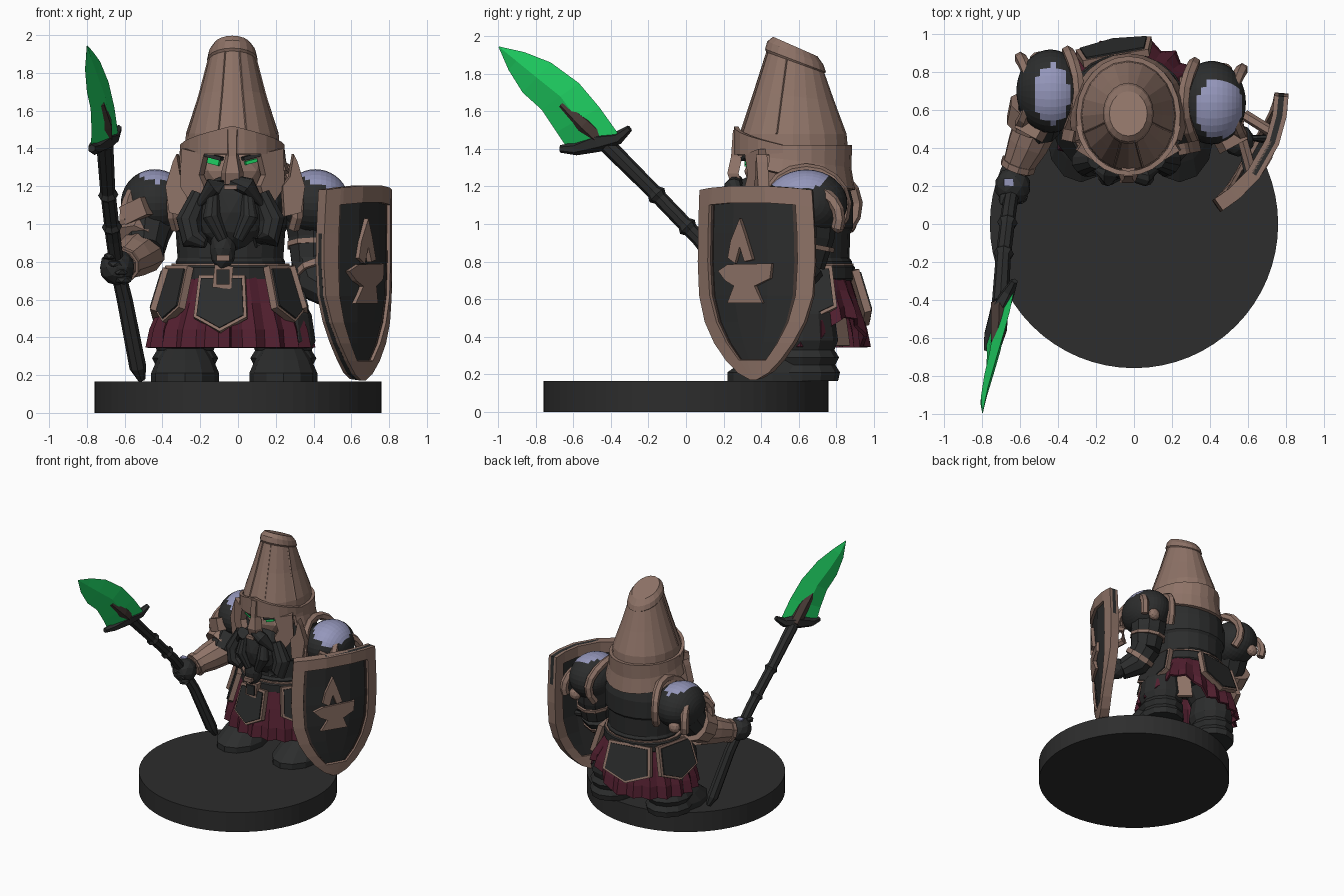
import bpy, bmesh, math
from math import sin, cos, pi, radians
from mathutils import Vector, Matrix

if "Cube" in bpy.data.objects:
    bpy.data.objects.remove(bpy.data.objects["Cube"])


def material(name, rgb):
    m = bpy.data.materials.new(name)
    m.use_nodes = True
    m.diffuse_color = (*rgb, 1)
    m.node_tree.nodes["Principled BSDF"].inputs["Base Color"].default_value = (*rgb, 1)
    return m


DARK = material("dark iron", (.025, .026, .026))
STONE = material("base grey", (.026, .026, .026))
BROWN = material("bronze brown", (.27, .17, .135))
UMBER = material("dark bronze", (.06, .04, .034))
MAROON = material("maroon cloth", (.085, .014, .029))
GREEN = material("glowing green", (.013, .62, .12))
LILAC = material("pale steel", (.30, .31, .50))
CX, CY = -.04, .61  # body axis


def finish(name, bm, mat, thick=0):
    bmesh.ops.recalc_face_normals(bm, faces=bm.faces)
    me = bpy.data.meshes.new(name)
    bm.to_mesh(me)
    bm.free()
    me.materials.append(mat)
    ob = bpy.data.objects.new(name, me)
    bpy.context.collection.objects.link(ob)
    if thick:
        s = ob.modifiers.new("thickness", "SOLIDIFY")
        s.thickness, s.offset = thick, 0
    return ob


def loft(name, rings, mat):
    """Closed skin through rings of equal point count."""
    bm = bmesh.new()
    vs = [[bm.verts.new(p) for p in r] for r in rings]
    n = len(vs[0])
    for a, b in zip(vs, vs[1:]):
        for i in range(n):
            j = (i + 1) % n
            bm.faces.new((a[i], a[j], b[j], b[i]))
    bm.faces.new(vs[0])
    bm.faces.new(vs[-1])
    return finish(name, bm, mat)


def sheet(name, rows, mat, thick, keep=lambda r, c: True):
    """Open grid given thickness; keep() picks the cells."""
    bm = bmesh.new()
    vs = [[bm.verts.new(p) for p in r] for r in rows]
    for r in range(len(vs) - 1):
        for c in range(len(vs[0]) - 1):
            if keep(r, c):
                bm.faces.new((vs[r][c], vs[r][c + 1], vs[r + 1][c + 1], vs[r + 1][c]))
    bmesh.ops.delete(bm, geom=[v for v in bm.verts if not v.link_faces], context="VERTS")
    return finish(name, bm, mat, thick)


def oval(x, y, z, rx, ry, n=20, tilt=0):
    turns = [2 * pi * i / n for i in range(n)]
    return [(x + rx * sin(a), y - ry * cos(a), z - tilt * ry * cos(a)) for a in turns]


def tube(name, path, radii, mat, n=8):
    pts = [Vector(p) for p in path]
    rings = []
    for i, p in enumerate(pts):
        t = (pts[min(i + 1, len(pts) - 1)] - pts[max(i - 1, 0)]).normalized()
        a = t.cross((1, 0, 0) if abs(t.x) < .8 else (0, 0, 1)).normalized()
        b = t.cross(a)
        r = radii[i] if isinstance(radii, (list, tuple)) else radii
        rings.append([p + r * (cos(2 * pi * k / n) * a + sin(2 * pi * k / n) * b) for k in range(n)])
    return loft(name, rings, mat)


def blob(name, loc, size, mat, detail=2):
    bm = bmesh.new()
    m = Matrix.Translation(loc) @ Matrix.Diagonal((*size, 1))
    bmesh.ops.create_icosphere(bm, subdivisions=detail, radius=1, matrix=m)
    return finish(name, bm, mat)


def frame(x, y, z, turn=0, tip=0, roll=0):
    return (Matrix.Translation((x, y, z)) @ Matrix.Rotation(turn, 4, "Z")
            @ Matrix.Rotation(tip, 4, "X") @ Matrix.Rotation(roll, 4, "Y"))


def plate(name, pts, m, t, mat):
    return loft(name, [[m @ Vector((u, y, v)) for u, v in pts] for y in (-t / 2, t / 2)], mat)


def rect(w, h):
    return [(-w / 2, -h / 2), (w / 2, -h / 2), (w / 2, h / 2), (-w / 2, h / 2)]


# Base
loft("base", [oval(0, 0, z, .76, .76, 64) for z in (0, .165)], STONE)

# Legs and boots
for side, x in (("right", -.28), ("left", .24)):
    loft(side + "_leg", [oval(x, .62, z, r, r + .02, 12) for z, r in
         ((.165, .17), (.21, .18), (.25, .155), (.29, .175), (.33, .15), (.38, .17), (.52, .15))]
         + [oval(x * .6, .62, .7, .14, .17, 12)], DARK)
    loft(side + "_boot", [oval(x, y, z, rx, ry, 12) for y, z, rx, ry in
         ((.46, .165, .18, .24), (.46, .21, .18, .24), (.50, .28, .15, .18), (.54, .34, .11, .12))], DARK)

# Pleated kilt, open underneath and parted at the back
rows = []
for z, rx, ry, p in ((.345, .44, .365, .10), (.44, .42, .345, .08), (.58, .36, .30, .05), (.74, .29, .25, 0)):
    row = []
    for i in range(41):
        a = 2 * pi * i / 40
        k = 1 - p * (i % 2)
        gap = max(0, cos((a - radians(136)) * 2.6)) if abs(a - radians(136)) < .6 else 0
        row.append((CX + rx * k * sin(a), CY - ry * k * cos(a), z + gap * .4 * (.74 - z)))
    rows.append(row)
sheet("kilt", rows, MAROON, .02)
plate("back_cloth", [(-.05, .12), (.05, .12), (.07, -.1), (-.07, -.1)],
      frame(CX + .2, CY + .2, .45, radians(140), -.1), .03, BROWN)

# Belt and torso
loft("torso", [oval(CX, .625, z, rx, ry) for z, rx, ry in
     ((.62, .26, .23), (.80, .29, .26), (.82, .28, .245), (.96, .29, .25), (.98, .305, .265),
      (1.12, .31, .265), (1.26, .27, .23), (1.36, .2, .18))], DARK)
loft("belt", [oval(CX, .62, z, r, r - .04) for z, r in ((.70, .31), (.71, .32), (.77, .32), (.78, .31))], DARK)
loft("belt_trim", [oval(CX, .62, z, .312, .272) for z in (.78, .79)], BROWN)
plate("buckle", rect(.1, .12), frame(CX - .04, .32, .72, 0, 0, .1), .06, BROWN)
plate("buckle_centre", rect(.07, .08), frame(CX - .04, .29, .72), .03, DARK)

# Hip plates with bronze borders
panel = [(-.13, .14), (.13, .14), (.15, -.09), (0, -.17), (-.15, -.09)]
for i, (a, z, wide) in enumerate(((-8, .59, .95), (56, .64, .95), (95, .64, 1.1), (-60, .64, .9),
                                  (-103, .63, 1.25), (-170, .62, 1.35))):
    a = radians(a)
    for label, k, off, mat in (("border", 1, 0, BROWN), ("face", .88, .01, DARK)):
        m = frame(CX + (.35 + off) * sin(a), CY - (.305 + off) * cos(a), z, a, -.28)
        plate(f"hip_plate_{i}_{label}", [(u * wide * k, v * k) for u, v in panel], m, .04, mat)

# Beard and moustache
blob("beard", (CX, .37, 1.06), (.19, .14, .21), DARK)
blob("beard_tip", (CX - .04, .32, .87), (.07, .07, .12), DARK)
plate("beard_clasp", rect(.07, .03), frame(CX - .04, .26, .82), .05, BROWN)
for s, side in ((-1, "right"), (1, "left")):
    tube(side + "_moustache", [(CX, .27, 1.23), (CX + s * .09, .25, 1.20), (CX + s * .17, .30, 1.10)],
         [.035, .05, .015], DARK, 10)
    tube(side + "_braid", [(CX + s * .16, .34, 1.16), (CX + s * .22, .33, 1.02), (CX + s * .2, .31, .92),
         (CX + s * .13, .29, .9)], [.05, .07, .065, .03], DARK, 10)
    tube(side + "_beard_lock", [(CX + s * .09, .27, 1.16), (CX + s * .1, .25, 1.04), (CX + s * .04, .26, .92)],
         [.03, .05, .03], DARK, 10)
plate("lower_lip", rect(.07, .025), frame(CX, .235, 1.195), .04, BROWN)

# Face, eyes and cheek guards
HX = -.03
blob("face", (HX, .56, 1.28), (.22, .25, .2), BROWN)
for s, side, tall in ((-1, "right", .03), (1, "left", .018)):
    plate(side + "_eye", rect(.065, tall), frame(HX + s * .097, .34, 1.33, s * .3, 0, -s * .25), .04, GREEN)
    plate(side + "_brow", rect(.1, .02), frame(HX + s * .1, .335, 1.357, s * .3, 0, -s * .25), .06, DARK)
    plate(side + "_cheek_guard", [(s * u, v) for u, v in
          ((-.05, .11), (.09, .14), (.10, -.06), (.0, -.19), (-.05, -.06), (-.02, .0))],
          frame(HX + s * .18, .36, 1.26, s * .55), .05, BROWN)

# Tall slanted helmet
loft("helmet", [oval(HX, y, z, rx, ry, 20, t) for y, z, rx, ry, t in
     ((.57, 1.37, .255, .295, 0), (.57, 1.48, .245, .285, 0), (.575, 1.68, .18, .215, -.12),
      (.582, 1.86, .128, .155, -.36), (.583, 1.87, .134, .162, -.38), (.583, 1.91, .125, .15, -.42),
      (.582, 1.945, .10, .118, -.44))], BROWN)
loft("helmet_rim", [oval(HX, .57, z, r, r + .037) for z, r in ((1.365, .262), (1.38, .27), (1.41, .262))], BROWN)
rows = []
for k in (0, 1):
    rows.append([(HX + .268 * sin(a), .57 - .303 * cos(a), 1.37 + k * (.05 + .1 * (1 - abs(a) / 1.4)))
                 for a in [1.4 * i / 6 for i in range(-6, 7)]])
sheet("helmet_brow", rows, BROWN, .025)
rows = []
for z, rx, ry in ((1.42, .26, .30), (1.30, .27, .295), (1.18, .295, .315)):
    rows.append([(HX + rx * sin(a), .57 + ry * cos(a), z + (1.42 - z) * .45 * (1 - cos(a)) / 1.5)
                 for a in [2.0 * i / 8 for i in range(-8, 9)]])
sheet("neck_guard", rows, BROWN, .03)
loft("nose_guard", [[(HX + sx * w, y + sy * .03, z) for sx, sy in ((-1, 1), (-.6, -1), (.6, -1), (1, 1))]
     for z, y, w in ((1.21, .27, .06), (1.27, .25, .06), (1.36, .27, .035), (1.5, .28, .04))], BROWN)
for i, a in enumerate((-18, 18, 72, -72)):
    a = radians(a)
    tube(f"helmet_rib_{i}", [(HX + rx * sin(a), y - ry * cos(a), z - t * ry * cos(a)) for y, z, rx, ry, t in
         ((.57, 1.48, .245, .285, 0), (.575, 1.68, .18, .215, -.12), (.582, 1.86, .128, .155, -.36))],
         .007, BROWN, 4)

# Shoulders, with a pale steel patch on top of each
for s, side, x, y, px, py, pw in ((-1, "right", -.44, .70, -.435, .685, .095), (1, "left", .41, .64, .45, .61, .125)):
    bm = bmesh.new()
    bmesh.ops.create_uvsphere(bm, u_segments=32, v_segments=20, radius=1, matrix=Matrix.Translation((x, y, 1.11))
                              @ Matrix.Diagonal((.18, .22, .18, 1)) @ Matrix.Rotation(pi / 2, 4, "Y"))
    dome = finish(side + "_shoulder", bm, DARK)
    dome.data.materials.append(LILAC)
    for f in dome.data.polygons:
        c = f.center
        f.material_index = int(c.z > 1.17 and ((c.x - px) / pw) ** 2 + ((c.y - py) / .155) ** 2 < 1)
    for label, dx, cz, r, lo, hi in (("inner", -.12, 1.10, .19, -40, 220), ("outer", .13, 1.03, .16, -20, 200)):
        arc = [radians(lo + (hi - lo) * i / 12) for i in range(13)]
        tube(f"{side}_shoulder_{label}_rim",
             [(x + s * (dx + .03 * cos(2 * a)), y - r * 1.1 * cos(a), cz + r * sin(a)) for a in arc],
             .033, BROWN, 6)
    plate(side + "_collar_horn", [(s * u, v) for u, v in
          ((-.04, -.16), (.05, -.14), (.07, .0), (.03, .13), (.01, .17), (-.01, .05), (-.05, .0))],
          frame(x - s * .13, y - .24, 1.2, s * .2), .06, BROWN)
    plate(side + "_shoulder_tab", rect(.14, .1), frame(x + s * .10, y - .2, 1.07, s * .5, 0, s * .4), .07, BROWN)
    blob(side + "_shoulder_stud", (x + s * .06, y + .17, 1.0), (.05, .04, .05), BROWN)

# Arms, bracers and fists
tube("right_upper_arm", [(-.45, .69, 1.08), (-.49, .60, .95), (-.50, .50, .85)], [.15, .13, .11], DARK, 10)
tube("right_forearm", [(-.50, .56, .86), (-.56, .42, .82), (-.62, .29, .78)], [.125, .11, .08], BROWN, 10)
tube("right_bracer_cuff", [(-.605, .325, .79), (-.615, .295, .78)], .095, BROWN, 10)
tube("right_elbow_guard", [(-.52, .62, .94), (-.55, .52, .88)], [.14, .13], BROWN, 10)
blob("right_fist", (-.64, .20, .77), (.095, .10, .095), DARK)
plate("fist_stud", rect(.05, .04), frame(-.66, .22, .862, 0, pi / 2), .01, LILAC)
for i in range(4):
    blob(f"right_finger_{i}", (-.67 + i * .022, .13 + i * .005, .83 - i * .042), (.05, .045, .025), DARK, 1)
tube("left_upper_arm", [(.39, .65, 1.08), (.40, .65, .93), (.40, .62, .78)], [.155, .14, .12], DARK, 10)
tube("left_forearm", [(.40, .63, .80), (.43, .54, .68), (.52, .46, .62)], [.125, .11, .08], DARK, 10)
tube("left_arm_band", [(.40, .65, .90), (.40, .645, .875)], .145, BROWN, 10)
tube("left_bracer_band", [(.415, .585, .74), (.422, .56, .71)], .127, BROWN, 10)
blob("left_fist", (.55, .44, .63), (.085, .085, .085), DARK)

# Spear
shaft = [(-.51, .43, .175), (-.53, .40, .24), (-.60, .27, .60), (-.64, .185, .77), (-.66, .07, .92),
         (-.69, -.18, 1.18), (-.705, -.42, 1.42)]
tube("spear_shaft", shaft, [.02, .045, .042, .038, .04, .04, .045], DARK)
for i, k in enumerate((.25, .9)):
    a, b = Vector(shaft[4]), Vector(shaft[5])
    p, d = a.lerp(b, k), (b - a).normalized() * .025
    tube(f"spear_collar_{i}", [p - d, p, p + d], [.04, .054, .04], DARK)
tube("spear_guard", [(-.775, -.67, 1.40), (-.76, -.59, 1.40), (-.71, -.46, 1.44), (-.66, -.36, 1.46),
                     (-.63, -.30, 1.51)], [.02, .035, .055, .035, .018], DARK, 6)
tube("spear_prong", [(-.71, -.43, 1.43), (-.712, -.54, 1.53), (-.73, -.66, 1.64)], [.05, .05, .025], UMBER, 6)
blade = []
for lx, ly, lz, ux, uy, uz, t in ((-.78, -.63, 1.40, -.635, -.36, 1.48, .028), (-.775, -.69, 1.49, -.655, -.46, 1.62, .03),
                                  (-.78, -.77, 1.61, -.685, -.57, 1.75, .028), (-.80, -.87, 1.70, -.73, -.72, 1.86, .024),
                                  (-.81, -.945, 1.82, -.77, -.86, 1.915, .016), (-.80, -.998, 1.942, -.798, -.994, 1.945, .002)):
    mx, my, mz = (lx + ux) / 2, (ly + uy) / 2, (lz + uz) / 2
    blade.append([(lx, ly, lz), (mx + t, my, mz), (ux, uy, uz), (mx - t, my, mz)])
loft("spear_blade", blade, GREEN)


# Curved shield
def on_shield(u, z, lift=0):
    b = .095 * (1 - (u / .345) ** 2) * min(1, .1 + 1.3 * z) + lift
    return Vector((.605 + .5 * u + .866 * b, .392 + .866 * u - .5 * b, z))


rows = []
for z, w in ((1.18, .33), (1.09, .335), (.95, .342), (.8, .345), (.62, .335), (.48, .295),
             (.37, .235), (.28, .165), (.21, .09), (.175, .02)):
    k = max(w - .085, w * .3)
    crown = .025 if z > 1.05 else 0
    rows.append([on_shield(u, z + crown * (1 - (u / .34) ** 2))
                 for u in (-w, -k, -k * .94, -k * .4, k * .4, k * .94, k, w)])
sheet("shield_panel", rows, DARK, .03)
sheet("shield_rim", rows, BROWN, .075, lambda r, c: c in (0, 6) or r in (0, 7, 8))
sheet("shield_inner_edge", rows, UMBER, .04, lambda r, c: c in (1, 5) and 0 < r < 7)
anvil = [(-.2, .75), (-.13, .785), (.14, .79), (.13, .71), (.04, .67), (.08, .58), (-.14, .58), (-.09, .67), (-.15, .70)]
flame = [(-.13, .82), (-.11, .91), (-.05, 1.03), (-.015, .94), (.03, .81), (-.02, .80), (-.05, .88), (-.08, .79)]
for name, pts in (("anvil_emblem", anvil), ("flame_emblem", flame)):
    loft(name, [[on_shield(u, z, h) for u, z in pts] for h in (.005, .035)], BROWN)
tube("shield_strap", [on_shield(.14, .95, -.01), (.59, .57, .92), (.55, .53, .85), on_shield(-.1, .8, -.01)],
     .03, BROWN, 6)
tube("shield_grip", [on_shield(.1, .64, -.01), (.56, .46, .64), on_shield(-.12, .64, -.01)], .025, DARK, 6)
